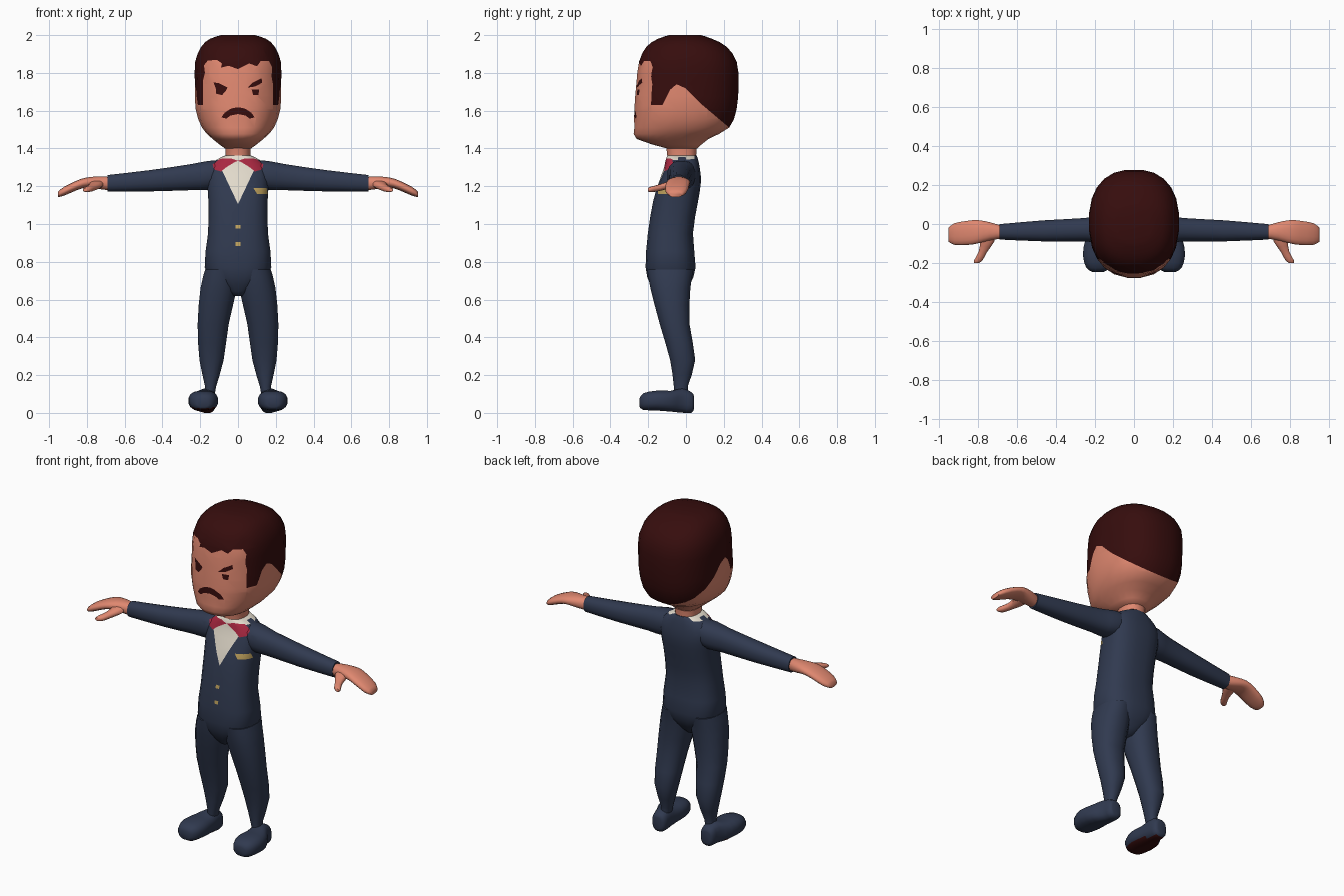
import bpy, bmesh, math
from mathutils import Vector

cube = bpy.data.objects.get("Cube")
if cube:
    bpy.data.objects.remove(cube, do_unlink=True)


def material(name, rgb):
    m = bpy.data.materials.new(name)
    m.use_nodes = True
    m.diffuse_color = (*rgb, 1)
    bsdf = next(n for n in m.node_tree.nodes if n.type == 'BSDF_PRINCIPLED')
    bsdf.inputs["Base Color"].default_value = (*rgb, 1)
    bsdf.inputs["Roughness"].default_value = 0.9
    return m


SKIN = material("skin", (.745, .246, .162))
SUIT = material("navy_suit", (.030, .042, .080))
HAIR = material("dark_brown", (.037, .004, .004))
SHIRT = material("off_white", (.775, .716, .610))
RED = material("tie_red", (.402, .021, .053))
GOLD = material("gold", (.546, .376, .114))


def refine(rows):
    """Add one spline-interpolated section between each pair."""
    out = []
    for i in range(len(rows) - 1):
        p, q, r, s = (rows[max(0, min(len(rows) - 1, i + k))] for k in (-1, 0, 1, 2))
        out += [q, tuple((9 * (b + c) - a - d) / 16 for a, b, c, d in zip(p, q, r, s))]
    return out + [rows[-1]]


def loft(name, axis, rows, mat, segs=16, power=2.3, mirror=1):
    """Skin rounded sections (t, a0, a1, b0, b1) stacked along an axis."""
    a_axis, b_axis = [i for i in range(3) if i != axis]
    bm = bmesh.new()
    rings = []
    for t, a0, a1, b0, b1 in refine(rows):
        ring = []
        for k in range(segs):
            ang = math.tau * (k + .5) / segs
            c, s = (math.copysign(abs(f(ang)) ** (2 / power), f(ang))
                    for f in (math.cos, math.sin))
            co = [0, 0, 0]
            co[axis] = t
            co[a_axis] = (a0 + a1) / 2 + c * (a1 - a0) / 2
            co[b_axis] = (b0 + b1) / 2 + s * (b1 - b0) / 2
            co[0] *= mirror
            ring.append(bm.verts.new(co))
        rings.append(ring)
    for r, q in zip(rings, rings[1:]):
        for k in range(segs):
            n = (k + 1) % segs
            bm.faces.new((r[k], r[n], q[n], q[k]))
    bm.faces.new(rings[0])
    bm.faces.new(rings[-1])
    bmesh.ops.recalc_face_normals(bm, faces=bm.faces)
    mesh = bpy.data.meshes.new(name)
    bm.to_mesh(mesh)
    bm.free()
    mesh.materials.append(mat)
    obj = bpy.data.objects.new(name, mesh)
    bpy.context.collection.objects.link(obj)
    return obj


def inside(u, v, poly):
    hit = False
    for (x0, y0), (x1, y1) in zip(poly, poly[1:] + poly[:1]):
        if (y0 > v) != (y1 > v) and u < x0 + (v - y0) * (x1 - x0) / (y1 - y0):
            hit = not hit
    return hit


def paint(obj, poly, mat, axes=(0, 2), where=lambda c: c.y < -.03):
    """Cut a projected outline into the surface and colour the faces in it."""
    i, j = axes
    mesh = obj.data
    if mat.name not in mesh.materials:
        mesh.materials.append(mat)
    slot = mesh.materials.find(mat.name)
    bm = bmesh.new()
    bm.from_mesh(mesh)
    for p, q in zip(poly, poly[1:] + poly[:1]):
        faces = []
        for f in bm.faces:
            us, vs = [v.co[i] for v in f.verts], [v.co[j] for v in f.verts]
            if (where(f.calc_center_median())
                    and min(us) <= max(p[0], q[0]) and max(us) >= min(p[0], q[0])
                    and min(vs) <= max(p[1], q[1]) and max(vs) >= min(p[1], q[1])):
                faces.append(f)
        if not faces:
            continue
        geom = faces + list({e for f in faces for e in f.edges})
        geom += list({v for f in faces for v in f.verts})
        co, no = Vector((0, 0, 0)), Vector((0, 0, 0))
        co[i], co[j] = p
        no[i], no[j] = p[1] - q[1], q[0] - p[0]
        bmesh.ops.bisect_plane(bm, geom=geom, dist=1e-5, plane_co=co, plane_no=no.normalized())
    for f in bm.faces:
        c = f.calc_center_median()
        if where(c) and inside(c[i], c[j], poly):
            f.material_index = slot
    bm.to_mesh(mesh)
    bm.free()


def flip(poly):
    return [(-x, z) for x, z in poly]


# Head, hair painted as the base colour with the face cut into it
head = loft("head", 2, [(z, -w, w, f, b) for z, w, f, b in (
    (1.40, .07, -.10, .06), (1.45, .135, -.262, .12), (1.51, .192, -.275, .23),
    (1.61, .226, -.275, .27), (1.74, .23, -.265, .28), (1.86, .228, -.25, .27),
    (1.94, .195, -.21, .215), (1.98, .15, -.15, .14), (2.0, .09, -.09, .08))],
    HAIR, segs=24, power=2.4)
paint(head, [(-.4, 1.3), (-.4, 1.63), (-.125, 1.63), (-.085, 1.71), (-.05, 1.74),
             (-.005, 1.72), (.075, 1.64), (.235, 1.505), (.4, 1.38), (.4, 1.3)],
      SKIN, axes=(1, 2), where=lambda c: True)
paint(head, [(-.185, 1.6), (-.185, 1.76), (-.175, 1.8), (-.18, 1.84), (-.16, 1.866),
             (-.11, 1.868), (-.085, 1.85), (-.09, 1.828), (-.05, 1.838), (0, 1.82),
             (.06, 1.85), (.1, 1.835), (.12, 1.862), (.165, 1.862), (.18, 1.83),
             (.178, 1.78), (.185, 1.74), (.185, 1.6)], SKIN)

# Brows, eyes and moustache
paint(head, [(-.13, 1.75), (-.1, 1.745), (-.055, 1.722), (-.065, 1.705), (-.085, 1.682),
             (-.115, 1.69), (-.118, 1.72)], HAIR)
paint(head, [(.05, 1.722), (.08, 1.75), (.125, 1.772), (.128, 1.748), (.09, 1.728)], HAIR)
paint(head, [(.072, 1.713), (.112, 1.713), (.108, 1.682), (.08, 1.684)], HAIR)
half = [(0, 1.618), (.035, 1.612), (.07, 1.59), (.088, 1.565), (.062, 1.558),
        (.04, 1.574), (0, 1.582)]
paint(head, half, HAIR)
paint(head, flip(half), HAIR)

loft("neck", 2, [(1.3, -.07, .07, -.1, .055), (1.36, -.066, .066, -.1, .055),
                 (1.43, -.07, .07, -.11, .06)], SKIN)

# Jacket body
torso = loft("jacket", 2, [(z, -w, w, f, b) for z, w, f, b in (
    (.62, .03, -.15, -.03), (.68, .11, -.19, .02), (.77, .178, -.215, .052),
    (.95, .16, -.203, .038), (1.12, .158, -.175, .065), (1.22, .165, -.145, .08),
    (1.29, .16, -.12, .075), (1.34, .115, -.108, .065), (1.362, .07, -.1, .058))],
    SUIT, segs=20, power=2.6)
paint(torso, [(-.2, 1.325), (-.05, 1.335), (.045, 1.345), (.045, 1.4), (-.2, 1.4)],
      SHIRT, axes=(1, 2), where=lambda c: c.z > 1.3 and abs(c.x) < .1)

# Limbs, built for each side
tops = [torso]
for side, s in (("left", 1), ("right", -1)):
    tops.append(loft(side + "_sleeve", 0, [
        (.08, -.09, .05, 1.2, 1.34), (.16, -.1, .05, 1.18, 1.335),
        (.25, -.09, .032, 1.178, 1.318), (.46, -.09, .02, 1.172, 1.287),
        (.69, -.08, .0, 1.17, 1.26)], SUIT, mirror=s))
    loft(side + "_hand", 0, [
        (.68, -.075, -.008, 1.178, 1.25), (.74, -.085, .01, 1.185, 1.252),
        (.8, -.1, .021, 1.193, 1.247), (.85, -.108, .018, 1.18, 1.232),
        (.92, -.108, .005, 1.15, 1.198), (.952, -.09, -.02, 1.142, 1.172)],
        SKIN, mirror=s)
    loft(side + "_thumb", 1, [
        (-.2, .795, .82, 1.172, 1.19), (-.185, .775, .82, 1.168, 1.198),
        (-.14, .75, .797, 1.175, 1.21), (-.09, .715, .79, 1.187, 1.228),
        (-.05, .71, .79, 1.195, 1.235)], SKIN, segs=10, mirror=s)
    loft(side + "_trouser_leg", 2, [
        (.08, .125, .18, -.06, .015), (.14, .115, .175, -.065, .01),
        (.28, .075, .205, -.085, .05), (.47, .048, .215, -.14, .02),
        (.66, .005, .2, -.19, .025), (.76, .005, .175, -.207, .042)], SUIT, mirror=s)
    shoe = loft(side + "_shoe", 1, [
        (-.245, .155, .215, .03, .08), (-.225, .125, .245, .015, .105),
        (-.16, .105, .263, .012, .118), (-.08, .11, .25, .006, .118),
        (-.02, .115, .215, 0, .13), (.03, .12, .205, 0, .11),
        (.042, .14, .19, .02, .09)], SUIT, power=2.6, mirror=s)
    if side == "right":  # only this sole is dark
        shoe.data.materials.append(HAIR)
        for f in shoe.data.polygons:
            if f.normal.z < -.7:
                f.material_index = 1

# Shirt front, bow tie, pocket square and buttons
shirt = [(-.02, 1.4), (-.085, 1.285), (0, 1.105), (.085, 1.285), (.02, 1.4)]
wing = [(0, 1.335), (.04, 1.348), (.095, 1.345), (.135, 1.315), (.125, 1.288),
        (.09, 1.278), (.06, 1.302), (.02, 1.326)]
pocket = [(.082, 1.19), (.152, 1.19), (.157, 1.16), (.1, 1.16)]
for part in tops:
    paint(part, shirt, SHIRT)
    paint(part, wing, RED)
    paint(part, flip(wing), RED)
    paint(part, pocket, GOLD)
for z in (.985, .894):
    paint(torso, [(-.012, z - .01), (.012, z - .01), (.012, z + .01), (-.012, z + .01)], GOLD)

# Smooth shading
bpy.ops.object.select_all(action='DESELECT')
for o in bpy.context.collection.objects:
    if o.type == 'MESH':
        o.select_set(True)
        bpy.context.view_layer.objects.active = o
bpy.ops.object.shade_smooth_by_angle(angle=math.radians(50))
